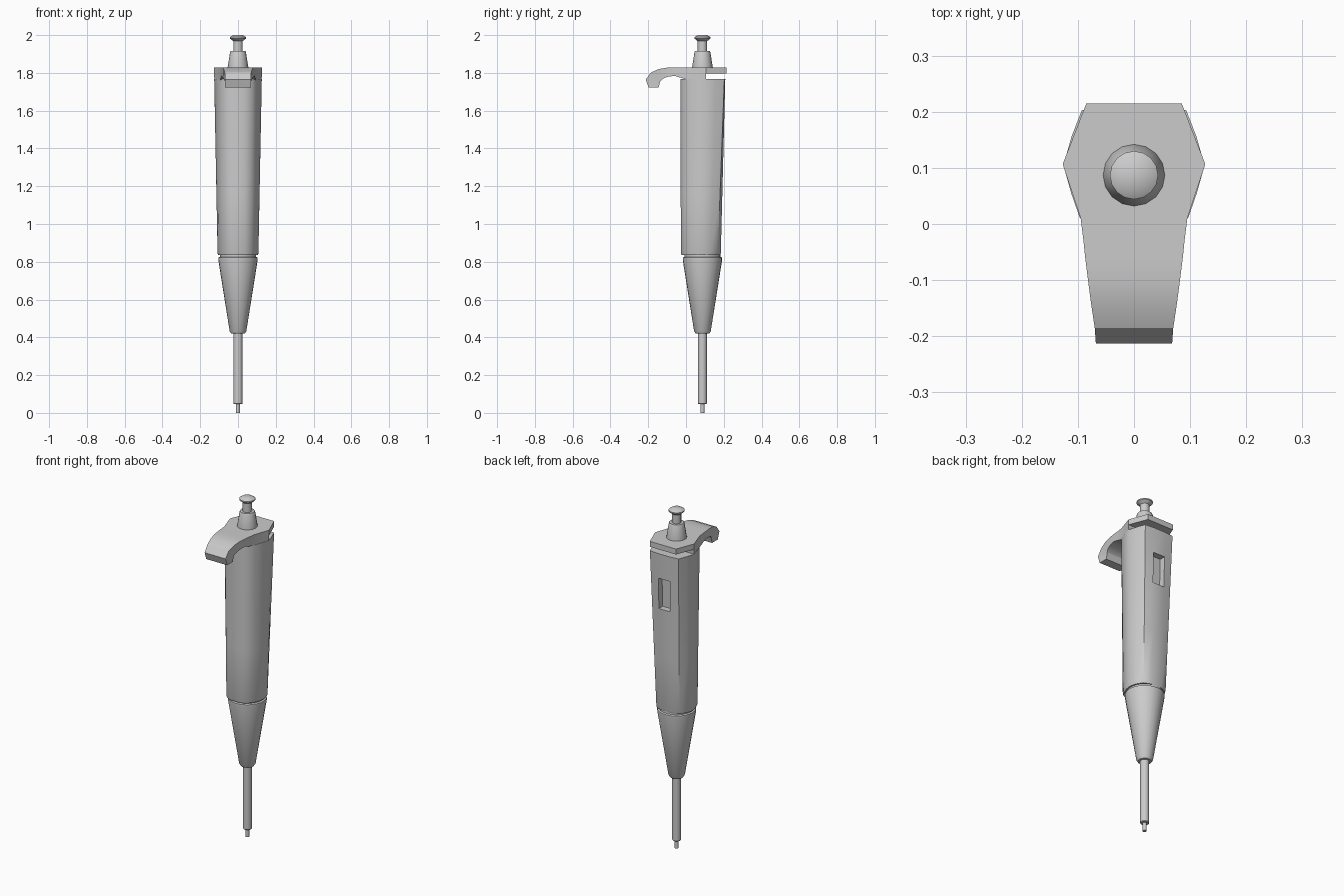
import bpy, bmesh, math

if "Cube" in bpy.data.objects:
    bpy.data.objects.remove(bpy.data.objects["Cube"])

AXIS_Y = 0.087


def finish(name, bm, angle=35):
    bmesh.ops.recalc_face_normals(bm, faces=bm.faces)
    me = bpy.data.meshes.new(name)
    bm.to_mesh(me)
    bm.free()
    ob = bpy.data.objects.new(name, me)
    bpy.context.collection.objects.link(ob)
    bpy.ops.object.select_all(action='DESELECT')
    ob.select_set(True)
    bpy.context.view_layer.objects.active = ob
    bpy.ops.object.shade_smooth_by_angle(angle=math.radians(angle))
    return ob


def loft(bm, rings):
    """Bridge closed rings of points and cap both ends."""
    vs = [[bm.verts.new(p) for p in r] for r in rings]
    n = len(vs[0])
    faces = []
    for a, b in zip(vs, vs[1:]):
        faces.append([bm.faces.new((a[i], a[(i + 1) % n], b[(i + 1) % n], b[i]))
                      for i in range(n)])
    bm.faces.new(vs[0][::-1])
    bm.faces.new(vs[-1])
    return faces


def lathe(name, profile, sides):
    bm = bmesh.new()
    loft(bm, [[(r * math.sin(2 * math.pi * i / sides),
                AXIS_Y - r * math.cos(2 * math.pi * i / sides), z)
               for i in range(sides)] for r, z in profile])
    return finish(name, bm)


# Turned parts along the pipette axis
lathe("tip_nozzle", [(0.011, 0), (0.011, 0.055)], 12)
lathe("lower_shaft", [(0.021, 0.046), (0.024, 0.05), (0.024, 0.43)], 16)
lathe("lower_cone", [(0.036, 0.42), (0.044, 0.432), (0.104, 0.808),
                     (0.104, 0.822), (0.096, 0.826), (0.096, 0.845)], 24)
lathe("plunger_collar", [(0.055, 1.815), (0.055, 1.828), (0.042, 1.91),
                         (0.039, 1.916)], 16)
lathe("plunger_button", [(0.025, 1.90), (0.025, 1.968), (0.043, 1.982),
                         (0.043, 1.989), (0.025, 2.0)], 16)

# Grip body: round at the bottom, rounded hexagon at the top
TOP = [(0.038, -0.030), (0.075, -0.014), (0.097, 0.012), (0.112, 0.055),
       (0.126, 0.105), (0.111, 0.157), (0.093, 0.203), (0.038, 0.208)]
BOTTOM = [(0.036, -0.027), (0.070, -0.008), (0.090, 0.022), (0.103, 0.055),
          (0.108, 0.090), (0.100, 0.130), (0.075, 0.168), (0.034, 0.184)]


def body_ring(z, scale=1.0):
    t = max(0, min(1, (z - 0.84) / 0.93))
    half = [(a[0] + (b[0] - a[0]) * t, a[1] + (b[1] - a[1]) * t)
            for a, b in zip(BOTTOM, TOP)]
    pts = half + [(-x, y) for x, y in reversed(half)]
    return [(x * scale, AXIS_Y + (y - AXIS_Y) * scale, z) for x, y in pts]


bm = bmesh.new()
levels = [0.835, 0.845, 1.15, 1.44, 1.62, 1.767]
strips = loft(bm, [body_ring(z, 0.97 if z < 0.84 else 1) for z in levels])
# Display window sunk into the back
window = strips[3][7]
bmesh.ops.inset_region(bm, faces=[window], thickness=0.003)
new = bmesh.ops.extrude_face_region(bm, geom=[window])
bm.faces.remove(window)
for v in new["geom"]:
    if isinstance(v, bmesh.types.BMVert):
        v.co.y -= 0.035
finish("grip_body", bm)

# Top plate with finger hook: (half width, upper y, z, lower y, z)
SECTIONS = [
    (0.085, 0.215, 1.828, 0.215, 1.796), (0.127, 0.107, 1.828, 0.107, 1.796),
    (0.125, 0.100, 1.828, 0.105, 1.762), (0.095, 0.010, 1.828, 0.010, 1.762),
    (0.090, -0.030, 1.828, -0.030, 1.775), (0.087, -0.060, 1.828, -0.060, 1.784),
    (0.082, -0.100, 1.828, -0.095, 1.780), (0.076, -0.145, 1.820, -0.122, 1.770),
    (0.070, -0.185, 1.802, -0.135, 1.757), (0.068, -0.213, 1.765, -0.140, 1.743),
    (0.068, -0.198, 1.722, -0.145, 1.722)]
bm = bmesh.new()
loft(bm, [[(w, y1, z1), (-w, y1, z1), (-w, y2, z2), (w, y2, z2)]
          for w, y1, z1, y2, z2 in SECTIONS])
finish("finger_hook_plate", bm, 25)
